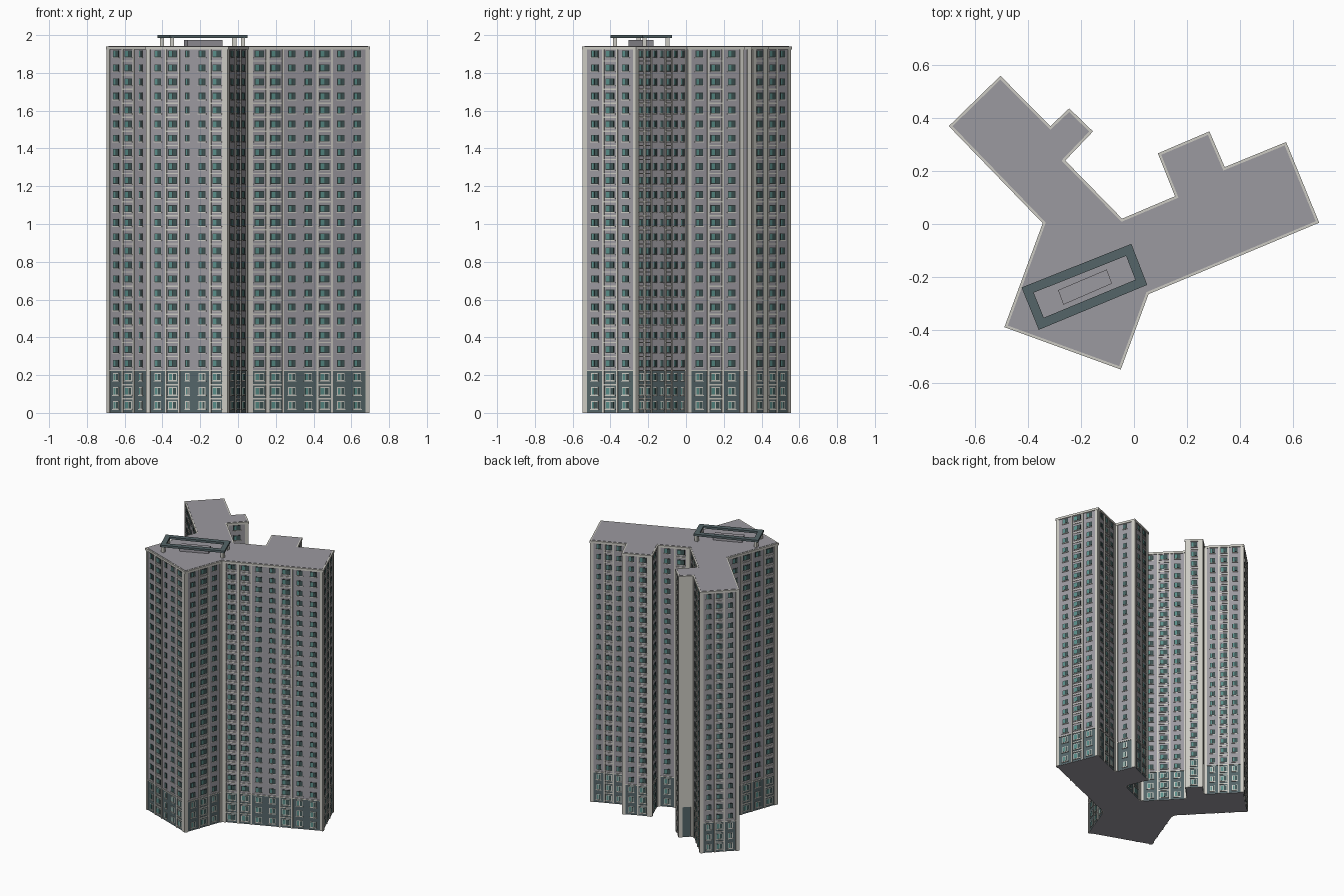
import bpy, bmesh
from mathutils import Vector

if "Cube" in bpy.data.objects:
    bpy.data.objects.remove(bpy.data.objects["Cube"], do_unlink=True)


def material(name, rgb):
    m = bpy.data.materials.new(name)
    m.use_nodes = True
    m.diffuse_color = (*rgb, 1)
    m.node_tree.nodes["Principled BSDF"].inputs["Base Color"].default_value = (*rgb, 1)
    return m


WALL = material("wall grey", (0.33, 0.32, 0.35))
CREAM = material("cream trim", (0.60, 0.59, 0.54))
SLATE = material("slate cladding", (0.09, 0.13, 0.14))
FRAME = material("dark window frame", (0.035, 0.05, 0.05))
TEAL = material("teal glass", (0.10, 0.27, 0.25))
DARK = material("dark glass", (0.05, 0.09, 0.09))

# Footprint corners, counter-clockwise, each with the bays of the wall that follows:
# P = plain window, L = lined bay with a wide window, N = narrow window
PLAN = [(-.49, -.39, "PLNPL"), (-.05, -.55, "PLP"), (.055, -.265, "LLPPLPP"),
        (.70, .005, "PLP"), (.575, .31, "PLP"), (.343, .215, "N"),
        (.285, .35, "PL"), (.09, .267, "P"), (.155, .105, "PL"),
        (-.045, .02, "PLP"), (-.26, .24, "P"), (-.155, .35, "L"),
        (-.245, .437, ""), (-.316, .37, "PLP"), (-.505, .56, "PLP"),
        (-.70, .37, "PLNPL"), (-.345, .003, "PLPL")]
FLOORS, STOREY, BASE = 26, 0.0745, 3
TOP = FLOORS * STOREY
EDGE = 0.006


def finish(bm, name, mats):
    bmesh.ops.recalc_face_normals(bm, faces=bm.faces)
    me = bpy.data.meshes.new(name)
    bm.to_mesh(me)
    bm.free()
    for m in mats:
        me.materials.append(m)
    ob = bpy.data.objects.new(name, me)
    bpy.context.collection.objects.link(ob)
    return ob


def inset(points, d):
    """Move every corner inwards by d along its mitre."""
    out = []
    for i, p in enumerate(points):
        a = (p - points[i - 1]).normalized()
        b = (points[(i + 1) % len(points)] - p).normalized()
        na, nb = Vector((-a.y, a.x)), Vector((-b.y, b.x))
        out.append(p + (na + nb) * d / (1 + na.dot(nb)))
    return out


def prism(name, points, z0, z1, mat):
    bm = bmesh.new()
    face = bm.faces.new([bm.verts.new((p.x, p.y, z0)) for p in points])
    new = bmesh.ops.extrude_face_region(bm, geom=[face])["geom"]
    moved = [v for v in new if isinstance(v, bmesh.types.BMVert)]
    bmesh.ops.translate(bm, verts=moved, vec=(0, 0, z1 - z0))
    return finish(bm, name, [mat])


class Wall:
    """Places boxes on a wall by distance along it, height and depth."""

    def __init__(self, a, b):
        self.a, self.length = a, (b - a).length
        self.u = (b - a).normalized()
        self.n = Vector((self.u.y, -self.u.x))

    def box(self, bm, s0, s1, z0, z1, depth, mat=0, back=-0.002):
        rings = []
        for z in (z0, z1):
            ring = [(s0, back), (s1, back), (s1, depth), (s0, depth)]
            rings.append([bm.verts.new((*(self.a + self.u * s + self.n * d), z))
                          for s, d in ring])
        low, high = rings
        quads = [low[::-1], high]
        quads += [[low[i], low[(i + 1) % 4], high[(i + 1) % 4], high[i]] for i in range(4)]
        for q in quads:
            bm.faces.new(q).material_index = mat


def window(bm, wall, mid, width, z, height, frame):
    """A framed window with one teal and one dark pane, and a sill."""
    h = width / 2
    wall.box(bm, mid - h, mid + h, z, z + height, 0.002, frame)
    bar = 0.004
    wall.box(bm, mid - h + bar, mid - bar / 2, z + bar, z + height - bar, 0.003, 1)
    wall.box(bm, mid + bar / 2, mid + h - bar, z + bar, z + height - bar, 0.003, 2)
    wall.box(bm, mid - h - bar, mid + h + bar, z - bar, z, 0.005, 3)


# Main volumes
outline = [Vector(p[:2]) for p in PLAN]
core = inset(outline, EDGE)
prism("tower_body", core, BASE * STOREY, TOP, WALL)
prism("clad_base", core, 0.002, BASE * STOREY, SLATE)
prism("ground_slab", core, 0, 0.002, WALL)
prism("roof_cornice", outline, TOP - 0.012, TOP + 0.004, CREAM)
prism("roof_deck", inset(outline, 0.01), TOP, TOP + 0.006, WALL)

# Facades
windows, strips, bands = bmesh.new(), bmesh.new(), bmesh.new()
WIDTH = {"P": 0.46, "L": 0.58, "N": 0.28}
for i, (_, _, bays) in enumerate(PLAN):
    wall = Wall(core[i], core[(i + 1) % len(core)])
    # Corner strips
    corner = 0.02
    for s in (0, wall.length - corner):
        wall.box(strips, s, s + corner, 0, TOP - 0.012, 0.005)
    if not bays:
        wall.box(strips, corner, wall.length - corner, BASE * STOREY, TOP - 0.012, 0.003)
        continue
    step = (wall.length - 2 * corner) / len(bays)
    for k, kind in enumerate(bays):
        s0 = corner + k * step
        s1 = s0 + step
        if kind == "L":
            for s in (s0, s1 - 0.01):
                wall.box(strips, s, s + 0.01, 0, TOP - 0.012, 0.005)
        width = min(step * WIDTH[kind], 0.06)
        for f in range(FLOORS):
            z = f * STOREY
            low = f < BASE
            window(windows, wall, (s0 + s1) / 2, width, z + 0.02,
                   0.042 if low else 0.037, 3 if low else 0)
            # Floor lines across the lined bays
            if kind == "L" and f:
                wall.box(bands, s0, s1, z - 0.003, z + 0.004, 0.004)
    # Moulding above the base
    wall.box(bands, 0, wall.length, BASE * STOREY - 0.003, BASE * STOREY + 0.003, 0.004)
finish(windows, "windows", [FRAME, TEAL, DARK, CREAM])
finish(strips, "vertical_strips", [CREAM])
finish(bands, "floor_bands", [CREAM])

# Rooftop frame on four posts
frame = [Vector(p) for p in ((-.36, -.40), (.05, -.23), (-.01, -.075), (-.425, -.24))]
inner = inset(frame, 0.035)
bm = bmesh.new()
loops = [[bm.verts.new((p.x, p.y, z)) for p in pts]
         for pts, z in ((frame, 1.985), (frame, 2), (inner, 2), (inner, 1.985))]
for r in range(4):
    for k in range(4):
        a, b = loops[r], loops[(r + 1) % 4]
        bm.faces.new([a[k], a[(k + 1) % 4], b[(k + 1) % 4], b[k]])
finish(bm, "rooftop_frame", [SLATE])
for k, p in enumerate(inset(frame, 0.018)):
    square = [p + Vector(c) * 0.011 for c in ((-1, -1), (1, -1), (1, 1), (-1, 1))]
    prism(f"frame_post_{k + 1}", square, TOP, 1.986, CREAM)

# Plant room under the frame
room = [Vector(p) for p in ((-.267, -.305), (-.083, -.225), (-.103, -.172), (-.287, -.25))]
prism("plant_room", room, TOP, 1.975, WALL)
